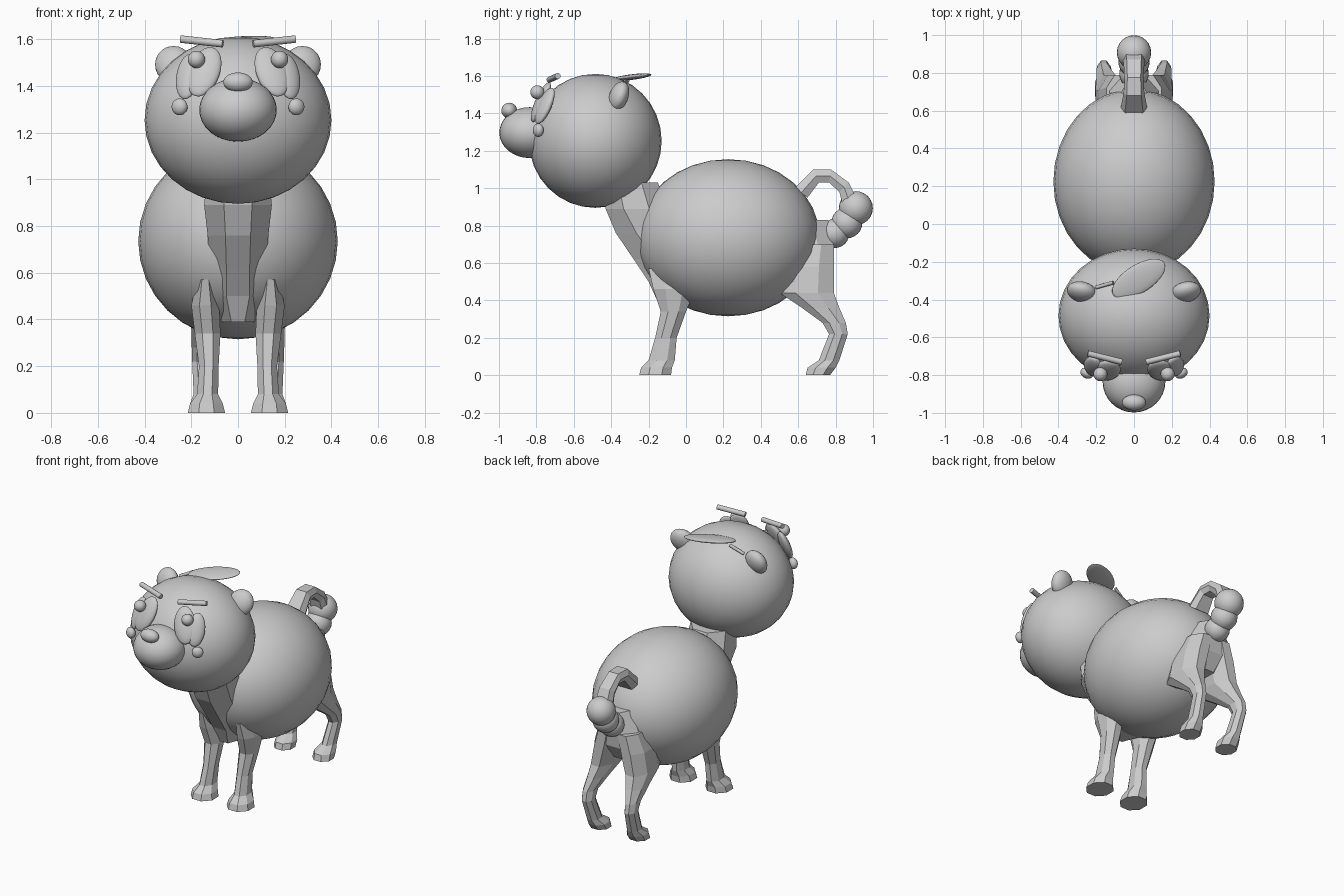
import bpy, bmesh, math
from mathutils import Vector

cube = bpy.data.objects.get("Cube")
if cube:
    bpy.data.objects.remove(cube, do_unlink=True)

grey = bpy.data.materials.new("plain grey")
grey.use_nodes = True
grey.diffuse_color = (0.6, 0.6, 0.6, 1)
grey.node_tree.nodes["Principled BSDF"].inputs["Base Color"].default_value = (0.6, 0.6, 0.6, 1)


def finish(name, bm, smooth):
    bmesh.ops.recalc_face_normals(bm, faces=bm.faces)
    for face in bm.faces:
        face.smooth = smooth
    mesh = bpy.data.meshes.new(name)
    bm.to_mesh(mesh)
    bm.free()
    mesh.materials.append(grey)
    obj = bpy.data.objects.new(name, mesh)
    bpy.context.collection.objects.link(obj)
    return obj


def ball(name, centre, radii, turn=(0, 0, 0), segments=32):
    bm = bmesh.new()
    bmesh.ops.create_uvsphere(bm, u_segments=segments, v_segments=segments // 2, radius=1)
    obj = finish(name, bm, True)
    obj.location, obj.scale, obj.rotation_euler = centre, radii, turn
    return obj


def ball_pair(name, centre, radii, turn=(0, 0, 0)):
    for side, word in ((1, "left"), (-1, "right")):
        ball(f"{word}_{name}", (side * centre[0], *centre[1:]), radii,
             (turn[0], side * turn[1], side * turn[2]), 24)


def rod(name, start, end, radius):
    start, end = Vector(start), Vector(end)
    bm = bmesh.new()
    bmesh.ops.create_cone(bm, cap_ends=True, segments=16, radius1=radius,
                          radius2=radius, depth=(end - start).length)
    obj = finish(name, bm, True)
    obj.location = (start + end) / 2
    obj.rotation_euler = (end - start).to_track_quat("Z", "Y").to_euler()
    bpy.context.view_layer.objects.active = obj
    obj.select_set(True)
    bpy.ops.object.shade_smooth_by_angle(angle=math.radians(40))
    obj.select_set(False)


def loft(name, sections, side=1, sides=8):
    """Faceted limb from level rings: x, front y, back y, z, half width."""
    bm = bmesh.new()
    rings = []
    for x, front, back, z, half in sections:
        ring = []
        for i in range(sides):
            a = math.tau * (i + 0.5) / sides
            grow = 1 / math.cos(math.pi / sides)
            ring.append(bm.verts.new((side * (x + half * grow * math.cos(a)),
                                      (front + back) / 2 + (back - front) / 2 * grow * math.sin(a), z)))
        rings.append(ring)
    for low, high in zip(rings, rings[1:]):
        for i in range(sides):
            j = (i + 1) % sides
            bm.faces.new((low[i], low[j], high[j], high[i]))
    bm.faces.new(rings[0])
    bm.faces.new(rings[-1])
    return finish(name, bm, False)


# Body, head and muzzle
ball("body", (0, 0.225, 0.735), (0.427, 0.49, 0.42))
ball("head", (0, -0.485, 1.253), (0.4, 0.355, 0.358))
ball("muzzle", (0, -0.835, 1.297), (0.166, 0.163, 0.136))
ball("nose", (0, -0.945, 1.415), (0.063, 0.042, 0.042))

# Face details
ball_pair("eye_patch", (0.145, -0.775, 1.46), (0.07, 0.03, 0.118), (-0.45, -0.2, 0.3))
ball_pair("outer_eye_patch", (0.215, -0.755, 1.44), (0.055, 0.028, 0.105), (-0.4, 0.1, 0.5))
ball_pair("pupil", (0.178, -0.795, 1.513), (0.037, 0.037, 0.037))
ball_pair("cheek_spot", (0.25, -0.79, 1.31), (0.036, 0.027, 0.036), (0, 0.4, 0.5))
ball_pair("ear", (0.275, -0.36, 1.49), (0.08, 0.05, 0.085), (-0.4, 0.5, 0))
for side, word in ((1, "left"), (-1, "right")):
    rod(f"{word}_eyebrow", (side * 0.245, -0.685, 1.6), (side * 0.065, -0.73, 1.58), 0.016)

# Flat oval tuft and its stem on the crown
ball("crown_oval", (0.025, -0.29, 1.594), (0.16, 0.075, 0.015), (0.12, -0.06, 0.56))
rod("crown_stem", (-0.2, -0.335, 1.535), (-0.11, -0.31, 1.58), 0.01)

# Neck running down into the chest
loft("neck_and_chest", [
    (0, -0.15, 0.2, 0.39, 0.07), (0, -0.2, 0.22, 0.5, 0.12),
    (0, -0.28, 0.1, 0.62, 0.12), (0, -0.375, 0, 0.76, 0.13),
    (0, -0.43, -0.1, 0.89, 0.145), (0, -0.45, -0.15, 1.03, 0.13)])

# Legs
front_leg = [
    (0.135, -0.25, -0.08, 0, 0.08), (0.135, -0.24, -0.075, 0.04, 0.07),
    (0.13, -0.2, -0.06, 0.08, 0.045), (0.125, -0.165, -0.05, 0.2, 0.042),
    (0.13, -0.135, 0, 0.34, 0.055), (0.14, -0.175, 0.05, 0.46, 0.06),
    (0.14, -0.2, 0.06, 0.57, 0.035)]
hind_leg = [
    (0.145, 0.64, 0.77, 0, 0.062), (0.145, 0.65, 0.8, 0.04, 0.06),
    (0.15, 0.71, 0.82, 0.08, 0.04), (0.16, 0.765, 0.865, 0.22, 0.036),
    (0.16, 0.73, 0.855, 0.28, 0.038), (0.145, 0.62, 0.82, 0.36, 0.055),
    (0.13, 0.5, 0.79, 0.44, 0.075), (0.1, 0.52, 0.79, 0.58, 0.085),
    (0.07, 0.56, 0.79, 0.7, 0.075)]
for side, word in ((1, "left"), (-1, "right")):
    loft(f"{word}_front_leg", front_leg, side)
    loft(f"{word}_hind_leg", hind_leg, side)

# Rump joining the hind legs
loft("rump", [(0, 0.55, 0.72, 0.5, 0.08), (0, 0.52, 0.78, 0.6, 0.14),
              (0, 0.5, 0.79, 0.7, 0.13), (0, 0.45, 0.76, 0.83, 0.08)])

# Curled tail: a square strip swept over an arch, ending in stacked balls
bm = bmesh.new()
rings = []
for (oy, oz), (iy, iz), half in (
        ((0.58, 1.0), (0.65, 0.95), 0.07), ((0.68, 1.1), (0.71, 1.03), 0.055),
        ((0.775, 1.1), (0.765, 1.03), 0.05), ((0.87, 1.03), (0.82, 0.98), 0.055),
        ((0.91, 0.95), (0.84, 0.9), 0.06)):
    rings.append([bm.verts.new(p) for p in (
        (-half * 0.7, oy, oz), (half * 0.7, oy, oz), (half, (oy + iy) / 2, (oz + iz) / 2),
        (half * 0.7, iy, iz), (-half * 0.7, iy, iz), (-half, (oy + iy) / 2, (oz + iz) / 2))])
for a, b in zip(rings, rings[1:]):
    for i in range(6):
        bm.faces.new((a[i], a[i - 1], b[i - 1], b[i]))
bm.faces.new(rings[0])
bm.faces.new(rings[-1])
finish("tail_arch", bm, False)
for name, y, z, radius in (("tip", 0.908, 0.893, 0.091), ("middle", 0.86, 0.815, 0.083),
                           ("base", 0.795, 0.758, 0.078)):
    ball(f"tail_{name}_ball", (0, y, z), (radius, radius, radius), segments=24)
